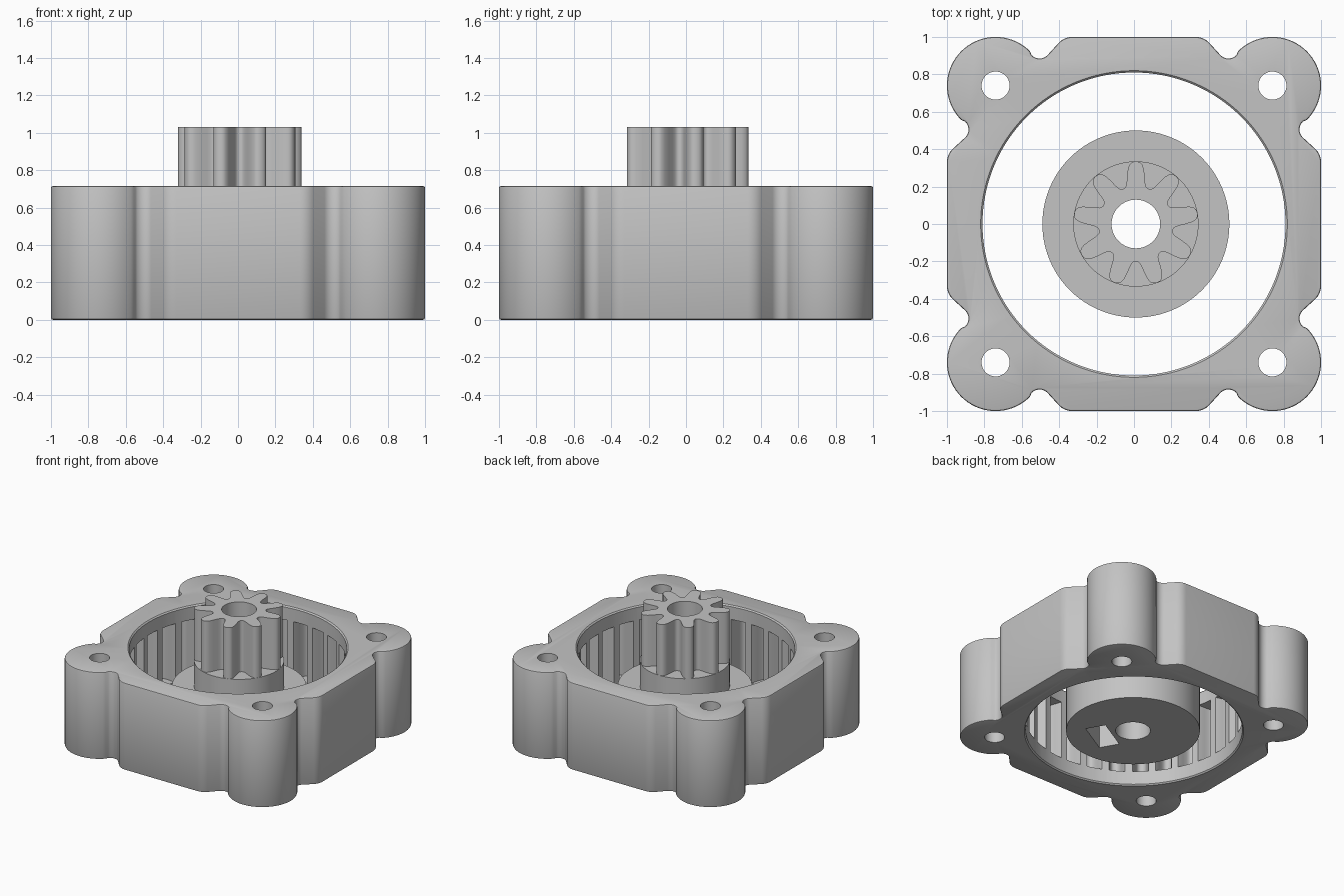
import bpy, bmesh
from math import sin, cos, pi, tanh, radians
from mathutils import Vector, Matrix

cube = bpy.data.objects.get("Cube")
if cube:
    bpy.data.objects.remove(cube, do_unlink=True)

grey = bpy.data.materials.new("plain grey")
grey.use_nodes = True
GREY = (0.55, 0.55, 0.55, 1)
grey.diffuse_color = GREY
grey.node_tree.nodes["Principled BSDF"].inputs["Base Color"].default_value = GREY

HEIGHT = 0.715
CENTRE = Vector((0.01, 0, 0))


def prism(name, outline, z0, z1):
    """Extrude a closed 2D outline from z0 to z1."""
    bm = bmesh.new()
    face = bm.faces.new([bm.verts.new((x, y, z0)) for x, y in outline])
    top = bmesh.ops.extrude_face_region(bm, geom=[face])["geom"]
    for v in top:
        if isinstance(v, bmesh.types.BMVert):
            v.co.z = z1
    bmesh.ops.recalc_face_normals(bm, faces=bm.faces)
    mesh = bpy.data.meshes.new(name)
    bm.to_mesh(mesh)
    bm.free()
    mesh.materials.append(grey)
    ob = bpy.data.objects.new(name, mesh)
    bpy.context.collection.objects.link(ob)
    return ob


def arc(cx, cy, r, a0, a1, n):
    angles = [radians(a0 + (a1 - a0) * i / n) for i in range(n + 1)]
    return [(cx + r * cos(a), cy + r * sin(a)) for a in angles]


def circle(cx, cy, r, n=64):
    return arc(cx, cy, r, 0, 360, n)[:-1]


def gear(teeth, root, tip, steps=20):
    """Rounded teeth with steep flanks, one tooth pointing to +y."""
    pts = []
    for i in range(teeth * steps):
        a = 2 * pi * i / (teeth * steps)
        wave = tanh(1.6 * cos(teeth * a)) / tanh(1.6)
        r = (tip + root) / 2 + (tip - root) / 2 * wave
        pts.append((r * cos(a + pi / 2), r * sin(a + pi / 2)))
    return pts


def apply(ob, mod):
    bpy.context.view_layer.objects.active = ob
    bpy.ops.object.modifier_apply(modifier=mod.name)


def bevel(ob, width):
    mod = ob.modifiers.new("bevel", "BEVEL")
    mod.width, mod.segments = width, 2
    mod.limit_method, mod.angle_limit = "ANGLE", radians(60)
    apply(ob, mod)


def boolean(ob, tool, operation="DIFFERENCE"):
    mod = ob.modifiers.new("boolean", "BOOLEAN")
    mod.operation, mod.solver, mod.object = operation, "EXACT", tool
    apply(ob, mod)
    bpy.data.objects.remove(tool, do_unlink=True)


def smooth(ob):
    bpy.ops.object.select_all(action="DESELECT")
    ob.select_set(True)
    bpy.context.view_layer.objects.active = ob
    bpy.ops.object.shade_smooth_by_angle(angle=radians(35))


# Housing outline: one side with its crest, notch and corner boss, turned four times
side = arc(0.33, 0.9, 0.1, 90, 45, 5)
side += arc(0.505, 0.945, 0.06, 225, 315, 8)
side += arc(0.74, 0.74, 0.26, 135, -45, 36)
side += arc(0.945, 0.505, 0.06, 135, 225, 8)
side += arc(0.9, 0.33, 0.1, 45, 0, 5)
outline = []
for k in range(4):
    turn = Matrix.Rotation(-k * pi / 2, 2)
    outline += [tuple(turn @ Vector(p)) for p in side]
housing = prism("ring_gear_housing", outline, 0, HEIGHT)
bevel(housing, 0.01)

# Main bore, with a small chamfer at both mouths
boolean(housing, prism("bore_cutter", circle(0, 0, 0.81, 128), -0.1, HEIGHT + 0.1))
for z, grow in ((0, -1), (HEIGHT, 1)):
    mouth = prism("mouth_cutter", circle(0, 0, 0.80, 128), z - 0.02, z + 0.02)
    for v in mouth.data.vertices:
        if (v.co.z - z) * grow > 0:
            v.co.xy *= 0.84 / 0.80
    boolean(housing, mouth)

# Internal tooth grooves between the two plain bands
boolean(housing, prism("tooth_cutter", gear(29, 0.795, 0.935), 0.12, 0.60))

# Corner screw holes
for sx in (-1, 1):
    for sy in (-1, 1):
        hole = circle(sx * 0.74, sy * 0.74, 0.075, 40)
        boolean(housing, prism("screw_hole_cutter", hole, -0.1, HEIGHT + 0.1))
smooth(housing)

# Hub: wide flange, narrower collar and pinion teeth
hub = prism("sun_gear", circle(0, 0, 0.5, 96), 0, 0.40)
boolean(hub, prism("collar", circle(0, 0, 0.335, 96), 0.30, 0.61), "UNION")
boolean(hub, prism("pinion", gear(9, 0.20, 0.334), 0.50, 1.03), "UNION")
boolean(hub, prism("shaft_cutter", circle(0, 0, 0.13), -0.1, 1.2))

# Nut pocket opening at the bottom and its radial set screw hole
aim = Matrix.Rotation(radians(-60), 4, "Z")
pocket = prism("pocket_cutter", [(0.165, -0.15), (0.322, -0.15), (0.322, 0.15), (0.165, 0.15)], -0.1, 0.33)
pocket.data.transform(aim)
boolean(hub, pocket)
screw = prism("set_screw_cutter", circle(0, 0, 0.075, 32), 0.06, 0.6)
screw.data.transform(aim @ Matrix.Translation((0, 0, 0.2)) @ Matrix.Rotation(pi / 2, 4, "Y"))
boolean(hub, screw)
hub.location = CENTRE
smooth(hub)
